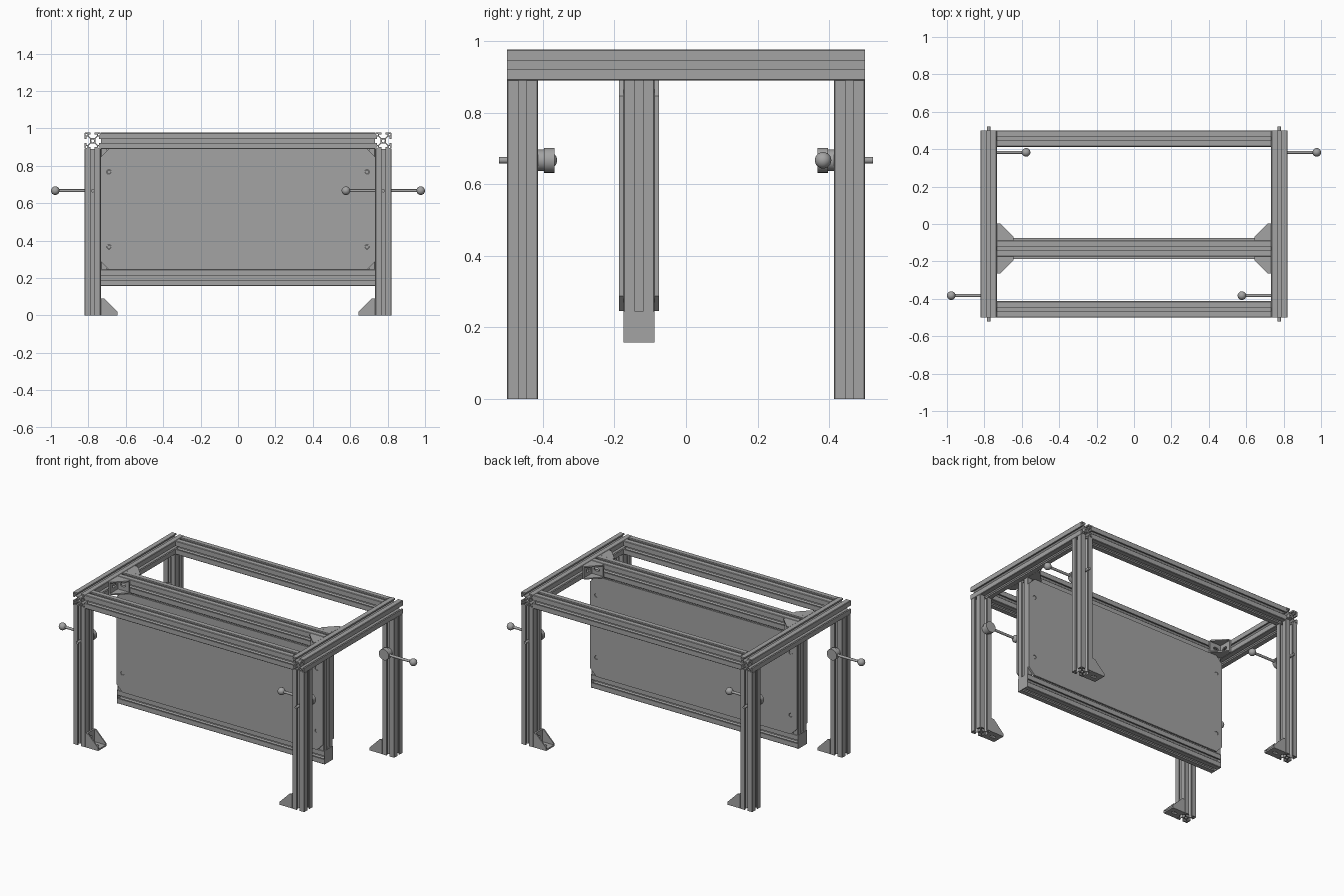
import bpy, bmesh
from math import cos, sin, pi, radians
from mathutils import Matrix, Vector

cube = bpy.data.objects.get("Cube")
if cube:
    bpy.data.objects.remove(cube, do_unlink=True)

grey = bpy.data.materials.new("aluminium_grey")
grey.use_nodes = True
colour = (0.37, 0.37, 0.37, 1)
grey.diffuse_color = colour
grey.node_tree.nodes["Principled BSDF"].inputs["Base Color"].default_value = colour

X, Y, Z = Vector((1, 0, 0)), Vector((0, 1, 0)), Vector((0, 0, 1))


def frame(origin, u, v):
    """Matrix whose local x and y axes are u and v."""
    m = Matrix((u, v, u.cross(v))).transposed().to_4x4()
    m.translation = Vector(origin)
    return m


def add(name, mesh, matrix):
    mesh.name = name
    mesh.materials.clear()
    mesh.materials.append(grey)
    mesh.shade_smooth()
    mesh.set_sharp_from_angle(angle=radians(30))
    obj = bpy.data.objects.new(name, mesh)
    obj.matrix_world = matrix
    bpy.context.scene.collection.objects.link(obj)
    return obj


def prism(name, loops, length, matrix):
    """Extrude an outline with holes, centred along local z."""
    curve = bpy.data.curves.new(name, "CURVE")
    curve.dimensions = "2D"
    curve.fill_mode = "BOTH"
    curve.extrude = length / 2
    for loop in loops:
        spline = curve.splines.new("POLY")
        spline.points.add(len(loop) - 1)
        for point, (x, y) in zip(spline.points, loop):
            point.co = (x, y, 0, 1)
        spline.use_cyclic_u = True
    temp = bpy.data.objects.new(name, curve)
    mesh = bpy.data.meshes.new_from_object(temp)
    bpy.data.objects.remove(temp)
    bpy.data.curves.remove(curve)
    bm = bmesh.new()
    bm.from_mesh(mesh)
    bmesh.ops.remove_doubles(bm, verts=bm.verts, dist=1e-5)
    bmesh.ops.recalc_face_normals(bm, faces=bm.faces)
    bm.to_mesh(mesh)
    bm.free()
    return add(name, mesh, matrix)


def circle(r, cx=0, cy=0, n=24):
    return [(cx + r * cos(2 * pi * i / n), cy + r * sin(2 * pi * i / n)) for i in range(n)]


def rect(w, h):
    return [(-w / 2, -h / 2), (w / 2, -h / 2), (w / 2, h / 2), (-w / 2, h / 2)]


def chamfered(w, h, c):
    w, h = w / 2, h / 2
    return [(-w + c, -h), (w - c, -h), (w, -h + c), (w, h - c),
            (w - c, h), (-w + c, h), (-w, h - c), (-w, -h + c)]


# Slotted bar section: one side repeated four times, plus bores
H = 0.0435
side = [(H - .003, -H), (H, -H + .003), (H, -.011), (.034, -.011), (.034, -.022),
        (.026, -.022), (.015, -.011)]
side += [(x, -y) for x, y in reversed(side[2:])]
outline = []
for k in range(4):
    c, s = round(cos(k * pi / 2)), round(sin(k * pi / 2))
    outline += [(c * x - s * y, s * x + c * y) for x, y in side]
section = [outline, circle(.008, n=16)]
section += [circle(.005, a * .033, b * .033, 8) for a in (-1, 1) for b in (-1, 1)]


def bar(name, centre, length, u, v):
    prism(name, section, length, frame(centre, u, v))


LEG_X, LEG_Y = 0.777, 0.4565
INNER = LEG_X - H
MID_Y = -0.1315
TOP = 0.89
RAIL_Z = TOP + H
HANDLE_Z = 0.667


def bracket(name, origin, u, v):
    """Hollow angle bracket with two slotted flanges and two gussets."""
    m = frame(origin, u, v)
    gusset = [(0, 0), (.09, 0), (.09, .018), (.018, .09), (0, .09)]
    for e in (-1, 1):
        prism(name + "_gusset", [gusset], .008, m @ Matrix.Translation((0, 0, e * .038)))
    flange = [rect(.09, .07), chamfered(.036, .02, .006)]
    prism(name + "_flange", flange, .01, m @ frame((.045, .005, 0), X, Z))
    prism(name + "_flange", flange, .01, m @ frame((.005, .045, 0), Y, Z))


def clamp_handle(sx, sy):
    """Clamp knob on the inner leg face with a sideways ball lever."""
    x = sx * LEG_X
    lever = sy            # front levers point right, back levers point left
    for part, radius, y0, y1 in (("clamp_collar", .03, .413, .396),
                                 ("clamp_hub", .035, .397, .368),
                                 ("clamp_stud", .009, .40, .522)):
        prism(part, [circle(radius)], abs(y1 - y0),
              frame((x, sy * (y0 + y1) / 2, HANDLE_Z), X, Z))
    prism("lever_rod", [circle(.008, n=16)], .2,
          frame((x + lever * .1, sy * .383, HANDLE_Z), Y, Z))
    bm = bmesh.new()
    bmesh.ops.create_uvsphere(bm, u_segments=24, v_segments=12, radius=.023)
    mesh = bpy.data.meshes.new("lever_ball")
    bm.to_mesh(mesh)
    bm.free()
    add("lever_ball", mesh, Matrix.Translation((x + lever * .2, sy * .383, HANDLE_Z)))


# Legs, side rails, feet, handles and inner posts
for sx in (-1, 1):
    bar("side_rail", (sx * LEG_X, 0, RAIL_Z), 1.0, X, Z)
    for sy in (-1, 1):
        bar("leg", (sx * LEG_X, sy * LEG_Y, TOP / 2), TOP, X, Y)
        bracket("foot_bracket", (sx * INNER, sy * LEG_Y, 0), -sx * X, Z)
        bracket("rail_bracket", (sx * INNER, MID_Y + sy * H, RAIL_Z), -sx * X, sy * Y)
        clamp_handle(sx, sy)
    bar("panel_post", (sx * (INNER - H), MID_Y, .5675), .645, X, Y)
    prism("rail_end_cap", [rect(2 * H, 2 * H)], .004,
          frame((sx * INNER, MID_Y, .2015), Y, Z))

# Cross rails
for name, y, z in (("front_rail", -LEG_Y, RAIL_Z), ("back_rail", LEG_Y, RAIL_Z),
                   ("middle_rail", MID_Y, RAIL_Z), ("lower_rail", MID_Y, .2015)):
    bar(name, (0, y, z), 2 * INNER, Y, Z)

# Panels with clipped corners and screw holes
holes = [(a * .69, b * .2) for a in (-1, 1) for b in (-1, 1)]
panel = [chamfered(2 * INNER, .644, .043)] + [circle(.012, x, z) for x, z in holes]
for name, e in (("front_panel", -1), ("back_panel", 1)):
    y = MID_Y + e * (H + .006)
    prism(name, panel, .012, frame((0, y, .5675), X, Z))
    for x, z in holes:
        prism("panel_screw", [circle(.0105, x, z)], .008, frame((0, y, .5675), X, Z))
